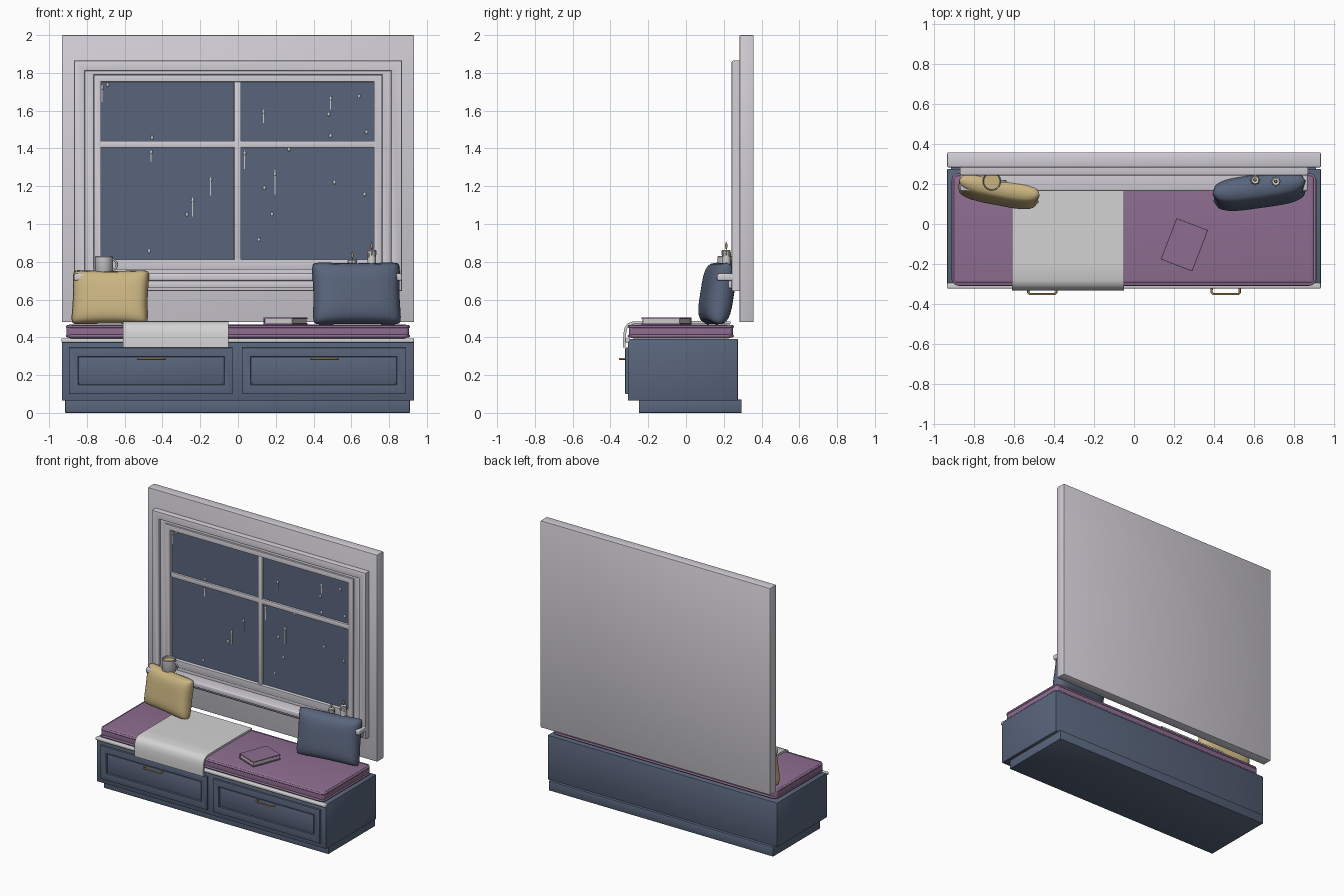
import bpy, bmesh, math
from mathutils import Matrix, Vector

if "Cube" in bpy.data.objects:
    bpy.data.objects.remove(bpy.data.objects["Cube"])


def material(name, rgb):
    m = bpy.data.materials.new(name)
    m.diffuse_color = (*rgb, 1)
    m.use_nodes = True
    m.node_tree.nodes["Principled BSDF"].inputs["Base Color"].default_value = m.diffuse_color
    return m


WHITE = material("painted white", (.64, .62, .67))
NAVY = material("slate blue", (.10, .13, .20))
PLUM = material("plum fabric", (.27, .155, .28))
LINEN = material("pale linen", (.66, .65, .65))
MUSTARD = material("mustard fabric", (.59, .46, .22))
BRASS = material("brass", (.48, .30, .10))
GREY = material("pale grey", (.58, .58, .60))


def finish(name, bm, mat, smooth=35):
    bmesh.ops.recalc_face_normals(bm, faces=bm.faces)
    me = bpy.data.meshes.new(name)
    bm.to_mesh(me)
    bm.free()
    me.materials.append(mat)
    me.shade_smooth()
    me.set_sharp_from_angle(angle=math.radians(smooth))
    ob = bpy.data.objects.new(name, me)
    bpy.context.collection.objects.link(ob)
    return ob


def add_box(bm, x, y, z):
    c = [(a[0] + a[1]) / 2 for a in (x, y, z)]
    s = [a[1] - a[0] for a in (x, y, z)]
    bmesh.ops.create_cube(bm, size=1, matrix=Matrix.Translation(c) @ Matrix.Diagonal((*s, 1)))


def box(name, x, y, z, mat, bevel=0.004, seg=2):
    bm = bmesh.new()
    add_box(bm, x, y, z)
    if bevel:
        bmesh.ops.bevel(bm, geom=bm.edges[:], offset=bevel, segments=seg, profile=.5, affect='EDGES')
    return finish(name, bm, mat)


def ring(name, outer, inner, y, mat, bevel=0.004):
    """Rectangular frame; outer and inner are (x0, x1, z0, z1)."""
    def corners(r):
        return [(r[0], r[2]), (r[1], r[2]), (r[1], r[3]), (r[0], r[3])]
    bm = bmesh.new()
    loops = [[bm.verts.new((a, d, b)) for a, b in corners(r)]
             for r, d in ((outer, y[0]), (inner, y[0]), (inner, y[1]), (outer, y[1]))]
    for k in range(4):
        p, q = loops[k], loops[(k + 1) % 4]
        for i in range(4):
            j = (i + 1) % 4
            bm.faces.new((p[i], p[j], q[j], q[i]))
    rim = [e for e in bm.edges if all(abs(v.co.y - y[0]) < 1e-6 for v in e.verts)
           and (e.verts[0].co - e.verts[1].co).length > .12]
    bmesh.ops.bevel(bm, geom=rim, offset=bevel, segments=2, profile=.5, affect='EDGES')
    return finish(name, bm, mat)


def lathe(name, profile, at, mat, n=28):
    bm = bmesh.new()
    vs = [bm.verts.new((r, 0, z)) for r, z in profile]
    es = [bm.edges.new(p) for p in zip(vs, vs[1:])]
    bmesh.ops.spin(bm, geom=vs + es, axis=(0, 0, 1), cent=(0, 0, 0), steps=n, angle=math.tau)
    bmesh.ops.remove_doubles(bm, verts=bm.verts[:], dist=1e-5)
    bmesh.ops.translate(bm, verts=bm.verts[:], vec=at)
    return finish(name, bm, mat)


def tube(name, pts, r, mat, cyclic=False):
    cu = bpy.data.curves.new(name, 'CURVE')
    cu.dimensions = '3D'
    cu.bevel_depth = r
    cu.bevel_resolution = 2
    cu.use_fill_caps = True
    sp = cu.splines.new('POLY')
    sp.points.add(len(pts) - 1)
    for p, co in zip(sp.points, pts):
        p.co = (*co, 1)
    sp.use_cyclic_u = cyclic
    cu.materials.append(mat)
    ob = bpy.data.objects.new(name, cu)
    bpy.context.collection.objects.link(ob)


def pillow(name, size, at, tilt, yaw, mat):
    w, t, h = (s / 2 for s in size)
    bm = bmesh.new()
    for side in (-1, 1):
        new = bmesh.ops.create_grid(bm, x_segments=24, y_segments=24, size=1)["verts"]
        for vert in new:
            u, v = vert.co.x, vert.co.y
            puff = max(0, (1 - u ** 4) * (1 - v ** 4)) ** .45
            rnd = 1 - .07 * (u * v) ** 6
            vert.co = (w * u * rnd * (1 - .05 * (1 - v * v)), side * t * puff,
                       h * v * rnd * (1 - .06 * (1 - u * u)))
    bmesh.ops.remove_doubles(bm, verts=bm.verts[:], dist=1e-5)
    m = Matrix.Translation(at) @ Matrix.Rotation(math.radians(yaw), 4, 'Z') @ Matrix.Rotation(math.radians(tilt), 4, 'X')
    bmesh.ops.transform(bm, matrix=m, verts=bm.verts[:])
    finish(name, bm, mat, 80)


# Wall panel and stepped window surround
box("wall_panel", (-.933, .933), (.283, .358), (.48, 2), WHITE, .006)
ring("outer_casing", (-.868, .868, .645, 1.865), (-.81, .81, .70, 1.81), (.242, .285), WHITE, .008)
ring("inner_casing", (-.812, .812, .70, 1.812), (-.763, .763, .76, 1.79), (.256, .285), WHITE)
ring("sash_frame", (-.763, .763, .758, 1.79), (-.725, .72, .812, 1.752), (.247, .285), WHITE)
box("glass", (-.74, .74), (.272, .284), (.79, 1.77), NAVY, 0)
box("vertical_glazing_bar", (-.02, .016), (.256, .284), (.80, 1.76), WHITE)
box("horizontal_glazing_bar", (-.735, .735), (.257, .284), (1.404, 1.44), WHITE)
box("window_sill", (-.868, .868), (.165, .285), (.70, .737), WHITE, .008, 3)
box("sill_apron", (-.85, .85), (.225, .285), (.66, .70), WHITE)

# Rain on the glass: (x, z, streak length)
rain = [(-.72, 1.69, .09), (-.69, 1.73, .02), (-.455, 1.45, .02), (-.46, 1.36, .06),
        (-.145, 1.20, .10), (-.24, 1.09, .10), (-.27, 1.04, .03), (-.47, .85, .02),
        (.135, 1.57, .07), (.49, 1.64, .07), (.48, 1.57, .03), (.64, 1.67, .02),
        (.68, 1.48, .02), (.49, 1.46, .02), (.27, 1.385, .03), (.035, 1.34, .10),
        (.195, 1.22, .13), (.14, 1.185, .02), (.18, 1.045, .02), (.51, 1.21, .03),
        (.67, 1.15, .02), (.11, .91, .02)]
bm = bmesh.new()
for x, z, length in rain:
    s = Matrix.Translation((x, .271, z + length * .35)) @ Matrix.Diagonal((.008, .006, .011, 1))
    bmesh.ops.create_uvsphere(bm, u_segments=10, v_segments=6, radius=1, matrix=s)
    if length > .04:
        add_box(bm, (x - .003, x + .003), (.268, .273), (z - length / 2, z + length / 2))
finish("raindrops", bm, GREY)

# Bench body, plinth and front trim
box("plinth", (-.915, .91), (-.25, .295), (0, .07), NAVY, .003)
box("bench_body", (-.933, .933), (-.308, .275), (.065, .392), NAVY, .005)
box("front_trim", (-.935, .933), (-.322, -.295), (.373, .395), LINEN, .006, 3)

# Drawers with recessed panels and brass pulls
for tag, x0, x1, i0, i1, hx in (("left", -.895, -.028, -.845, -.073, -.458),
                                ("right", .02, .89, .068, .84, .458)):
    ring(tag + "_drawer_frame", (x0, x1, .10, .345), (i0, i1, .15, .297), (-.322, -.30), NAVY)
    box(tag + "_drawer_panel", (i0 + .006, i1 - .006), (-.314, -.30), (.156, .291), NAVY, .003)
    a, b = hx - .07, hx + .07
    tube(tag + "_drawer_pull", [(a, -.315, .286), (a, -.342, .286), (a + .008, -.35, .286),
                                (b - .008, -.35, .286), (b, -.342, .286), (b, -.315, .286)], .0055, BRASS)

# Seat cushion with piping round both edges
box("seat_cushion", (-.908, .905), (-.302, .248), (.395, .468), PLUM, .022, 5)


def rounded_loop(hx, y0, y1, r, z):
    pts = []
    for cx, cy, a0 in ((hx - r, y1 - r, 0), (-hx + r, y1 - r, 90), (-hx + r, y0 + r, 180), (hx - r, y0 + r, 270)):
        for k in range(6):
            a = math.radians(a0 + 18 * k)
            pts.append((cx + r * math.cos(a), cy + r * math.sin(a), z))
    return pts


for tag, z in (("lower", .407), ("upper", .457)):
    tube(tag + "_piping", rounded_loop(.903, -.301, .246, .03, z), .008, PLUM, True)

# Throw draped over the cushion front
path = [Vector(p) for p in ((-.326, .345), (-.326, .38), (-.324, .42), (-.318, .45), (-.305, .468),
                            (-.28, .477), (-.20, .479), (.0, .479), (.235, .478))]
bm = bmesh.new()
top, low = [], []
for i, p in enumerate(path):
    d = (path[min(i + 1, len(path) - 1)] - path[max(i - 1, 0)]).normalized()
    n = Vector((-d.y, d.x)) * .007
    top.append(p + n)
    low.append(p - n)
face = bm.faces.new([bm.verts.new((-.61, p.x, p.y)) for p in top + low[::-1]])
ext = bmesh.ops.extrude_face_region(bm, geom=[face])["geom"]
bmesh.ops.translate(bm, verts=[g for g in ext if isinstance(g, bmesh.types.BMVert)], vec=(.56, 0, 0))
finish("throw_blanket", bm, LINEN, 50)

# Closed book lying on the seat
for part, w, d, z0, z1, mat in (("book_back_cover", .165, .22, .468, .476, PLUM),
                                ("book_pages", .155, .21, .475, .498, GREY),
                                ("book_front_cover", .165, .22, .497, .505, PLUM),
                                ("book_spine", .006, .22, .468, .505, PLUM)):
    off = -.0825 if part == "book_spine" else 0
    ob = box(part, (off - w / 2, off + w / 2), (-d / 2, d / 2), (z0, z1), mat, .001, 1)
    ob.location = (.253, -.104, 0)
    ob.rotation_euler.z = math.radians(-21)

# Scatter pillows
pillow("mustard_pillow", (.425, .125, .30), (-.676, .165, .612), -9, -11, MUSTARD)
pillow("blue_pillow", (.485, .15, .345), (.627, .165, .632), -9, 8, NAVY)

# Mug with drink
lathe("mug", [(0, .737), (.042, .737), (.047, .745), (.047, .826), (.044, .83), (.040, .826), (.040, .75), (0, .75)],
      (-.71, .213, 0), GREY)
lathe("drink", [(0, .815), (.040, .815)], (-.71, .213, 0), MUSTARD)
tube("mug_handle", [(-.667 + .026 * math.sin(math.pi * k / 10), .213, .785 + .027 * math.cos(math.pi * k / 10))
                    for k in range(11)], .006, GREY)

# Candles with wax drips and flames
for tag, x, y, z in (("left", .605, .22, .812), ("right", .708, .213, .862)):
    lathe(tag + "_candle", [(0, .735), (.022, .735), (.022, z - .004), (.018, z), (.012, z - .004), (0, z - .004)],
          (x, y, 0), LINEN, 20)
    lathe(tag + "_flame", [(0, z - .004), (.003, z + .008), (.008, z + .018), (.006, z + .03), (0, z + .046)],
          (x, y, 0), BRASS, 12)
    bm = bmesh.new()
    for k in range(8):
        a = math.tau * k / 8
        m = Matrix.Translation((x + .022 * math.cos(a), y + .022 * math.sin(a), z - .014 - .006 * (k % 3)))
        bmesh.ops.create_uvsphere(bm, u_segments=8, v_segments=6, radius=1, matrix=m @ Matrix.Diagonal((.004, .004, .014, 1)))
    finish(tag + "_wax_drips", bm, LINEN)
